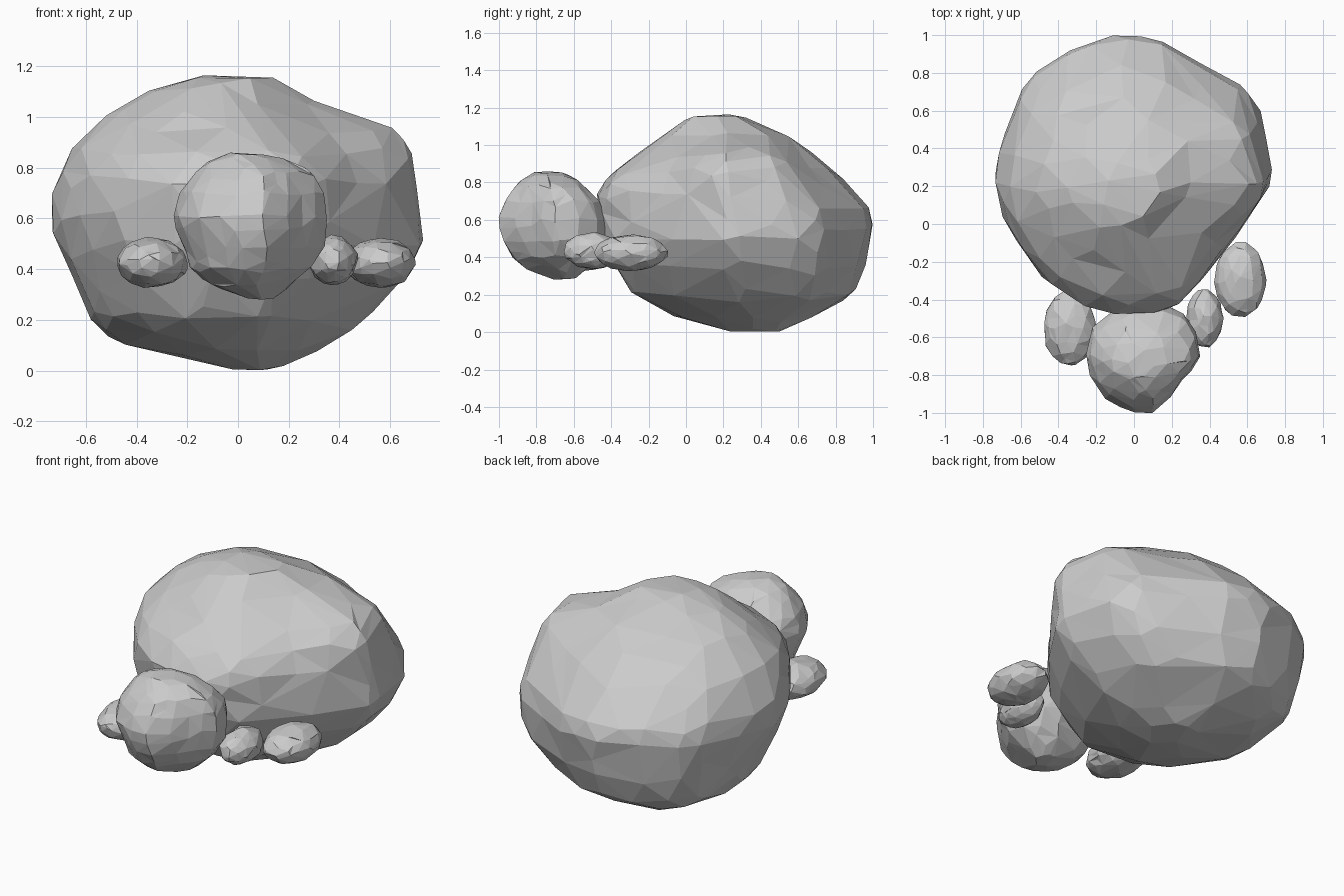
import bpy, bmesh, math, random
from mathutils import Vector, noise

if "Cube" in bpy.data.objects:
    bpy.data.objects.remove(bpy.data.objects["Cube"])


def lerp_rows(rows, key):
    """Interpolate rows of (key, values...) at the given key."""
    for a, b in zip(rows, rows[1:]):
        if key <= b[0]:
            t = max(0.0, (key - a[0]) / (b[0] - a[0]))
            return [p + (q - p) * t for p, q in zip(a[1:], b[1:])]
    return rows[-1][1:]


def plan_rows(outline):
    """Turn a top-view outline into (angle, u, v) rows, u and v in -1..1."""
    xs, ys = zip(*outline)
    cx, cy = (max(xs) + min(xs)) / 2, (max(ys) + min(ys)) / 2
    rx, ry = (max(xs) - min(xs)) / 2, (max(ys) - min(ys)) / 2
    rows = sorted((math.atan2((y - cy) / ry, (x - cx) / rx), (x - cx) / rx, (y - cy) / ry)
                  for x, y in outline)
    first, last = rows[0], rows[-1]
    return ([(last[0] - math.tau, last[1], last[2])] + rows
            + [(first[0] + math.tau, first[1], first[2])])


def rock(name, outline, slices, rough, ratio, seed, dents=()):
    """Faceted rock: sphere warped to slices of (z, xmin, xmax, ymin, ymax)."""
    rng = random.Random(seed)
    plan = plan_rows(outline)
    z0, z1 = slices[0][0], slices[-1][0]
    bm = bmesh.new()
    bmesh.ops.create_icosphere(bm, subdivisions=4, radius=1)
    for v in bm.verts:
        d = v.co.normalized()
        z = z0 + (d.z + 1) / 2 * (z1 - z0)
        xa, xb, ya, yb = lerp_rows(slices, z)
        u, w = lerp_rows(plan, math.atan2(d.y, d.x))
        if math.hypot(d.x, d.y) < 1e-4:
            u = w = 0
        co = Vector(((xa + xb) / 2 + u * (xb - xa) / 2,
                     (ya + yb) / 2 + w * (yb - ya) / 2, z))
        for centre, radius, depth in dents:
            fall = max(0, 1 - (co - Vector(centre)).length / radius)
            co -= d * depth * fall
        co += noise.noise_vector(d * 2.5 + Vector((seed, seed * 2, 0))) * rough
        co += Vector([rng.uniform(-1, 1) for _ in range(3)]) * min(rough, 0.012) * 0.35
        co.z = max(0, co.z)
        v.co = co
    mesh = bpy.data.meshes.new(name)
    bm.to_mesh(mesh)
    bm.free()
    ob = bpy.data.objects.new(name, mesh)
    bpy.context.collection.objects.link(ob)
    ob.modifiers.new("facets", 'DECIMATE').ratio = ratio


def pebble(name, c, r, seed):
    """Small rounded rock, using the same warp with elliptical slices."""
    ring = [(math.cos(a * math.tau / 14), math.sin(a * math.tau / 14)) for a in range(14)]
    slices = []
    for i in range(17):
        s = -math.cos(math.pi * i / 16)
        k = max(0.02, math.sqrt(max(0, 1 - s * s)))
        slices.append((c[2] + s * r[2], c[0] - r[0] * k, c[0] + r[0] * k,
                       c[1] - r[1] * k, c[1] + r[1] * k))
    rock(name, ring, slices, 0.008, 0.14, seed)


# Main boulder: hollow on its upper right front, fuller lower back corners
rock("large_boulder",
     [(-.08, 1), (.15, .96), (.43, .8), (.59, .71), (.67, .58), (.73, .24), (.65, .1),
      (.55, -.05), (.4, -.25), (.26, -.4), (.15, -.46), (-.12, -.47), (-.25, -.43),
      (-.48, -.29), (-.62, -.1), (-.7, .05), (-.74, .25), (-.69, .48), (-.6, .7),
      (-.53, .79), (-.38, .9)],
     [(.00, .00, .14, .25, .50), (.06, -.27, .27, .02, .63), (.12, -.49, .39, -.13, .76),
      (.20, -.585, .51, -.285, .90), (.35, -.65, .655, -.385, .965), (.50, -.72, .74, -.445, .99),
      (.60, -.745, .73, -.465, 1.01), (.68, -.735, .715, -.475, .98), (.76, -.71, .70, -.475, .90),
      (.87, -.67, .68, -.38, .79), (.95, -.58, .62, -.26, .69), (1.0, -.53, .51, -.20, .64),
      (1.05, -.46, .36, -.12, .58), (1.12, -.32, .20, -.03, .40), (1.16, -.18, .14, .06, .28)],
     0.010, 0.27, 3, [((.33, -.05, .9), .35, .05), ((.45, .72, .25), .35, -.04),
                      ((-.5, .7, .25), .35, -.04)])

# Medium rock in front
rock("front_boulder",
     [(-.01, -1), (.1, -1), (.2, -.9), (.35, -.7), (.33, -.58), (.26, -.47), (.15, -.42),
      (-.1, -.44), (-.22, -.55), (-.255, -.7), (-.22, -.82), (-.15, -.92)],
     [(.28, .05, .13, -.70, -.60), (.33, -.10, .20, -.84, -.53), (.40, -.19, .29, -.93, -.48),
      (.50, -.225, .345, -.98, -.43), (.60, -.26, .355, -1.005, -.42), (.70, -.235, .345, -.97, -.46),
      (.78, -.17, .30, -.91, -.54), (.83, -.11, .20, -.86, -.60), (.86, -.03, .10, -.81, -.69)],
     0.007, 0.22, 7)

# Three small stones beside it
pebble("small_stone_left", (-.34, -.55, .425), (.14, .195, .096), 11)
pebble("small_stone_middle", (.373, -.5, .435), (.096, .152, .096), 12)
pebble("small_stone_right", (.563, -.295, .425), (.137, .193, .096), 13)
